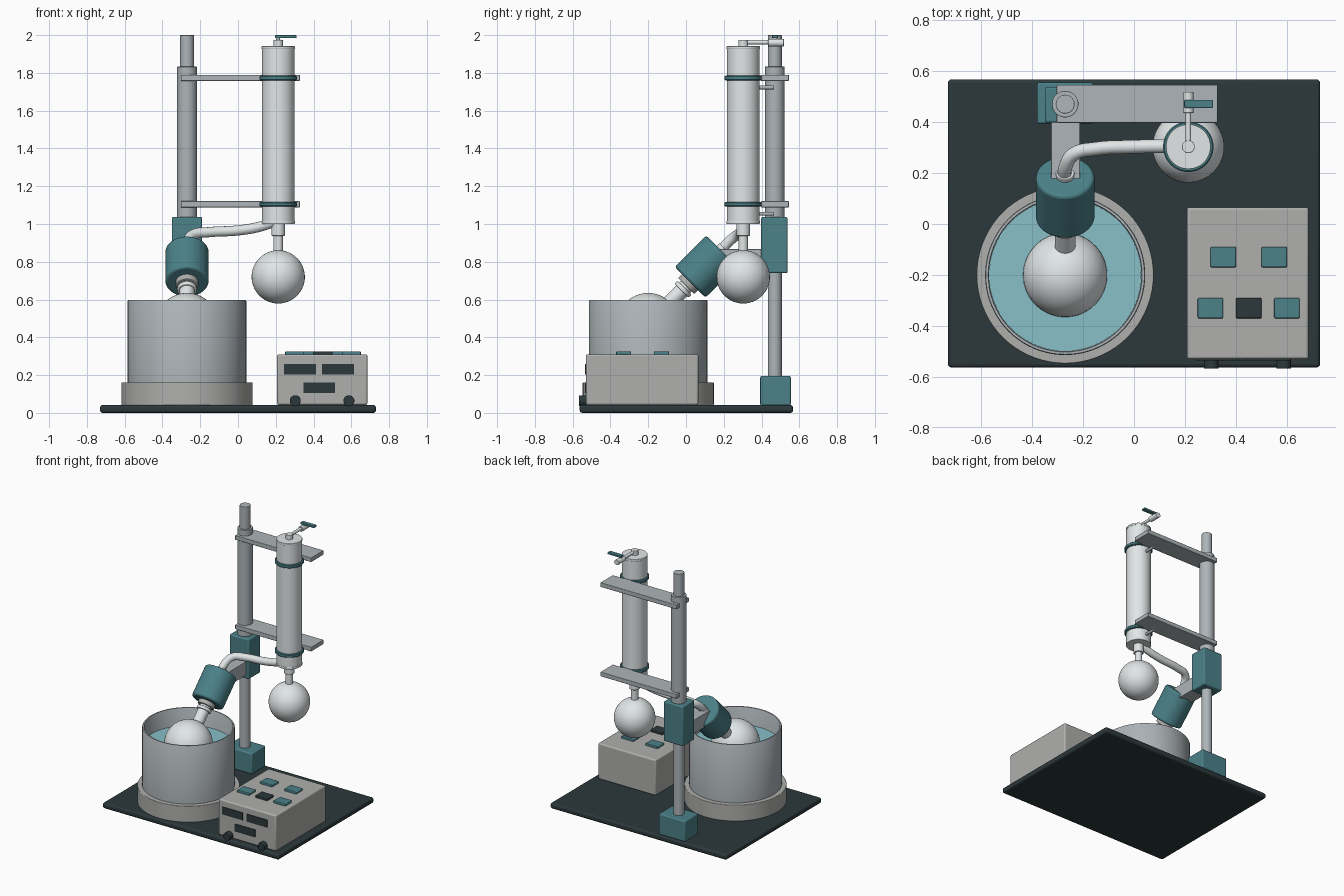
import bpy, bmesh, math
from mathutils import Vector

if "Cube" in bpy.data.objects:
    bpy.data.objects.remove(bpy.data.objects["Cube"])


def material(name, rgb):
    m = bpy.data.materials.new(name)
    m.diffuse_color = (*rgb, 1)
    m.use_nodes = True
    m.node_tree.nodes["Principled BSDF"].inputs["Base Color"].default_value = m.diffuse_color
    return m


TEAL = material("teal", (0.07, 0.22, 0.25))
DARK = material("dark", (0.025, 0.04, 0.045))
WATER = material("water", (0.25, 0.52, 0.58))
GLASS = material("glass", (0.75, 0.79, 0.8))
STEEL = material("steel", (0.42, 0.46, 0.48))
SHELL = material("shell", (0.43, 0.43, 0.42))


def finish(name, mat, bevel=0):
    o = bpy.context.object
    o.name = name
    if bevel:
        b = o.modifiers.new("bevel", 'BEVEL')
        b.width, b.segments, b.limit_method = bevel, 3, 'ANGLE'
    o.data.materials.append(mat)
    bpy.ops.object.shade_smooth_by_angle(angle=math.radians(35))
    return o


def box(name, x, y, z, mat, bevel=0.0):
    """Box from (min, max) pairs."""
    bpy.ops.mesh.primitive_cube_add(size=1, location=[(a + b) / 2 for a, b in (x, y, z)])
    bpy.context.object.scale = [b - a for a, b in (x, y, z)]
    bpy.ops.object.transform_apply(location=False, rotation=False, scale=True)
    return finish(name, mat, bevel)


def rod(name, a, b, r, mat, bevel=0.0, sides=48):
    """Cylinder between two points."""
    a, b = Vector(a), Vector(b)
    bpy.ops.mesh.primitive_cylinder_add(vertices=sides, radius=r, depth=(b - a).length,
        location=(a + b) / 2, rotation=(b - a).to_track_quat('Z', 'Y').to_euler())
    return finish(name, mat, bevel)


def lathe(name, profile, mat, origin, axis=(0, 0, 1), sides=64):
    """Revolve an (r, z) profile about an axis through origin."""
    bm = bmesh.new()
    vs = [bm.verts.new((r, 0, z)) for r, z in profile]
    es = [bm.edges.new(p) for p in zip(vs, vs[1:])]
    bmesh.ops.spin(bm, geom=vs + es, cent=(0, 0, 0), axis=(0, 0, 1),
                   angle=2 * math.pi, steps=sides)
    bmesh.ops.remove_doubles(bm, verts=bm.verts, dist=1e-5)
    bmesh.ops.recalc_face_normals(bm, faces=bm.faces)
    me = bpy.data.meshes.new(name)
    bm.to_mesh(me)
    bm.free()
    o = bpy.data.objects.new(name, me)
    bpy.context.collection.objects.link(o)
    o.location = origin
    o.rotation_euler = Vector(axis).to_track_quat('Z', 'Y').to_euler()
    bpy.ops.object.select_all(action='DESELECT')
    bpy.context.view_layer.objects.active = o
    o.select_set(True)
    return finish(name, mat)


def flask(name, origin, r, neck_r, neck_top, axis=(0, 0, 1)):
    """Round flask with a straight neck along its axis."""
    end = math.acos(-math.sqrt(1 - (neck_r / r) ** 2))
    prof = [(r * math.sin(end * i / 24), -r * math.cos(end * i / 24)) for i in range(25)]
    return lathe(name, prof + [(neck_r, neck_top), (0, neck_top)], GLASS, origin, axis)


# Base plate
box("base_plate", (-0.73, 0.73), (-0.563, 0.567), (0, 0.042), DARK, 0.014)

# Heating bath: foot ring, open pot and water
bx, by = -0.27, -0.2
rod("bath_foot", (bx, by, 0.04), (bx, by, 0.162), 0.347, SHELL, 0.004, 72)
lathe("bath_pot", [(0, 0.16), (0.314, 0.16), (0.314, 0.592), (0.311, 0.597), (0.302, 0.597),
                   (0.299, 0.592), (0.299, 0.19), (0, 0.19)], STEEL, (bx, by, 0), sides=80)
rod("bath_water", (bx, by, 0.185), (bx, by, 0.465), 0.2985, WATER, 0, 80)

# Tilted rotating flask, collar and drive head along one 45 degree axis
start, tilt = Vector((bx, by, 0.47)), Vector((0, 1, 1)).normalized()
at = lambda t: start + tilt * t
flask("rotating_flask", start, 0.165, 0.04, 0.32, tilt)
rod("flask_collar", at(0.25), at(0.272), 0.052, GLASS, 0.005)
rod("drive_flange", at(0.285), at(0.32), 0.06, SHELL, 0.005)
rod("drive_head", at(0.314), at(0.549), 0.115, TEAL, 0.014, 64)
rod("drive_outlet", at(0.54), at(0.57), 0.036, GLASS, 0.004)

# Column, sleeve, foot block, lift carriage and arm
cx, cy = -0.27, 0.47
rod("column", (cx, cy, 0.05), (cx, cy, 2.0), 0.037, STEEL, 0.003)
rod("column_sleeve", (cx, cy, 1.0), (cx, cy, 1.833), 0.052, STEEL, 0.003)
box("column_foot", (-0.38, -0.16), (0.393, 0.555), (0.04, 0.195), TEAL, 0.008)
box("lift_carriage", (-0.35, -0.19), (0.398, 0.537), (0.74, 1.037), TEAL, 0.008)
box("head_arm", (-0.325, -0.212), (0.15, 0.405), (0.765, 0.868), STEEL, 0.004)

# Condenser with end caps
kx, ky = 0.213, 0.303
rod("condenser", (kx, ky, 1.0), (kx, ky, 1.94), 0.086, GLASS, 0, 64)
for n, z in (("lower", 1.0), ("upper", 1.926)):
    rod(n + "_condenser_cap", (kx, ky, z), (kx, ky, z + 0.016), 0.088, GLASS, 0.003, 64)

# Clamp arms, bands and rods
for n, z in (("lower", 1.088), ("upper", 1.757)):
    box(n + "_clamp_arm", (-0.303, 0.328), (0.397, 0.545), (z, z + 0.033), STEEL, 0.004)
    lathe(n + "_clamp_band", [(0.08, z + 0.004), (0.094, z + 0.004), (0.099, z + 0.009),
          (0.099, z + 0.024), (0.094, z + 0.029), (0.08, z + 0.029), (0.08, z + 0.004)],
          TEAL, (kx, ky, 0))
    rod(n + "_clamp_rod", (kx, ky + 0.07, z - 0.034), (kx, 0.465, z - 0.034), 0.01, STEEL)

# Receiving flask hanging from the condenser
flask("receiving_flask", (kx, ky, 0.72), 0.141, 0.025, 0.25)
rod("receiving_joint", (kx, ky, 0.937), (kx, ky, 1.005), 0.036, GLASS, 0.004)

# Stopcock on top
rod("stopcock_stem", (kx, ky, 1.935), (kx, ky, 1.975), 0.025, GLASS, 0.003)
rod("stopcock_tube", (kx, ky, 1.962), (kx, 0.45, 1.962), 0.011, GLASS)
rod("stopcock_body", (kx, 0.435, 1.96), (kx, 0.518, 1.96), 0.02, GLASS, 0.003)
rod("stopcock_pin", (kx, 0.47, 1.96), (kx, 0.47, 1.992), 0.01, GLASS)
box("stopcock_handle", (0.197, 0.31), (0.455, 0.486), (1.984, 2.0), TEAL, 0.004)

# Vapour tube from drive head to condenser
cu = bpy.data.curves.new("vapour_tube", 'CURVE')
cu.dimensions, cu.bevel_depth, cu.bevel_resolution = '3D', 0.027, 6
cu.use_fill_caps = True
pts = [(-0.27, 0.165, 0.835), (-0.268, 0.225, 0.905), (-0.235, 0.275, 0.945),
       (-0.15, 0.295, 0.957), (0.0, 0.303, 0.966), (0.1, 0.305, 0.982), (0.19, 0.303, 1.01)]
sp = cu.splines.new('BEZIER')
sp.bezier_points.add(len(pts) - 1)
for b, p in zip(sp.bezier_points, pts):
    b.co = p
    b.handle_left_type = b.handle_right_type = 'AUTO'
cu.materials.append(GLASS)
bpy.context.collection.objects.link(bpy.data.objects.new("vapour_tube", cu))

# Control box with buttons, displays and knobs
box("control_box", (0.207, 0.685), (-0.53, 0.065), (0.042, 0.31), SHELL, 0.01)
for i, (x, y, m) in enumerate([(0.35, -0.13, TEAL), (0.55, -0.13, TEAL), (0.3, -0.33, TEAL),
                               (0.45, -0.33, DARK), (0.6, -0.33, TEAL)]):
    box(f"button_{i + 1}", (x - 0.05, x + 0.05), (y - 0.04, y + 0.04), (0.3, 0.326), m, 0.005)
for i, (x, z) in enumerate([(0.328, 0.232), (0.53, 0.232), (0.43, 0.132)]):
    box(f"display_{i + 1}", (x - 0.084, x + 0.084), (-0.535, -0.52), (z - 0.028, z + 0.028), DARK)
for n, x in (("left", 0.303), ("right", 0.587)):
    rod(n + "_knob", (x, -0.52, 0.064), (x, -0.567, 0.064), 0.029, DARK, 0.004, 32)
